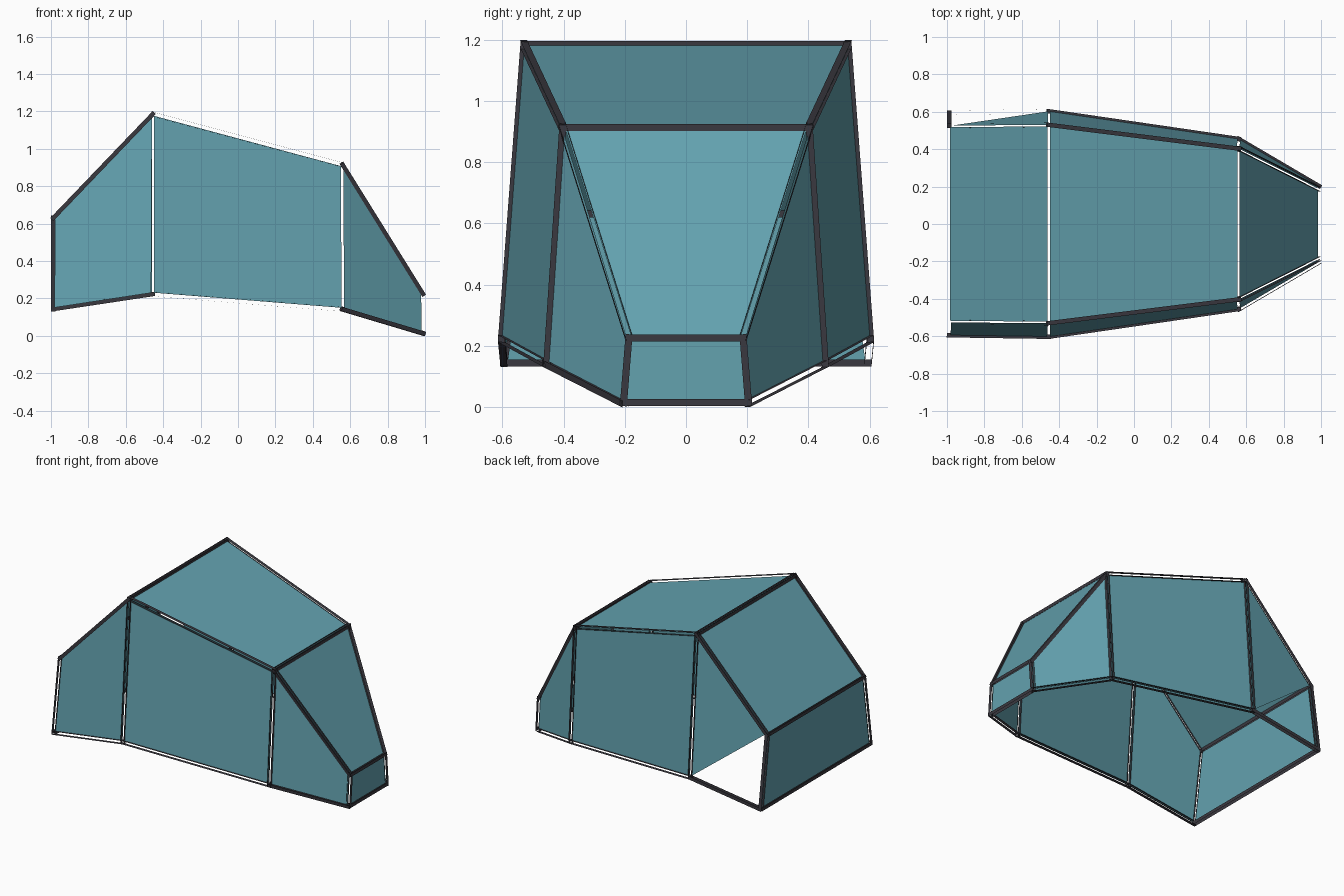
import bpy, bmesh
from mathutils import Vector

if "Cube" in bpy.data.objects:
    bpy.data.objects.remove(bpy.data.objects["Cube"])

H = 0.0115       # half thickness of a frame bar
GAP = 0.011      # clearance between a glass pane and its frame line


def material(name, rgb):
    m = bpy.data.materials.new(name)
    m.diffuse_color = (*rgb, 1)
    m.use_nodes = True
    m.node_tree.nodes["Principled BSDF"].inputs["Base Color"].default_value = m.diffuse_color
    return m


GLASS = material("teal_glass", (0.125, 0.36, 0.43))
FRAME = material("dark_frame", (0.042, 0.04, 0.05))

# Half-width profile of the canopy: (x, half width, z)
CORNER = {
    "rear_low": (-0.988, 0.595, 0.143), "rear_high": (-0.988, 0.525, 0.63),
    "ridge": (-0.456, 0.53, 1.185), "brow": (0.56, 0.403, 0.914),
    "nose_high": (0.988, 0.187, 0.226), "nose_low": (0.988, 0.204, 0.014),
    "mid_low": (0.56, 0.455, 0.142), "side_low": (-0.456, 0.603, 0.223),
}


def corner(name, side):
    x, y, z = CORNER[name]
    return Vector((x, y * side, z))


def finish(bm, name, mat):
    mesh = bpy.data.meshes.new(name)
    bm.to_mesh(mesh)
    bm.free()
    mesh.materials.append(mat)
    bpy.context.collection.objects.link(bpy.data.objects.new(name, mesh))


def pane(name, points):
    """Flat glass sheet pulled in slightly from its frame lines."""
    bm = bmesh.new()
    face = bm.faces.new([bm.verts.new(p) for p in points])
    face.normal_update()
    rim = bmesh.ops.inset_individual(bm, faces=[face], thickness=GAP)["faces"]
    bmesh.ops.delete(bm, geom=rim, context="FACES")
    finish(bm, name, GLASS)


def bar(name, a, b, axis):
    """Frame bar made of two parallel strips facing along the axis."""
    d = (b - a).normalized()
    n = Vector([float(axis == c) for c in "xyz"])
    n = (n - d * n.dot(d)).normalized()
    w = d.cross(n) * H
    a, b = a - d * H, b + d * H
    bm = bmesh.new()
    for s in (1, -1):
        o = n * H * s
        pts = [a - w + o, b - w + o, b + w + o, a + w + o]
        bm.faces.new([bm.verts.new(p) for p in pts[::s]])
    finish(bm, name, FRAME)


# Panes and crossbars that span the full width
outline = ["rear_low", "rear_high", "ridge", "brow", "nose_high", "nose_low"]
titles = ["rear_pane", "rear_slope_pane", "roof_pane", "windshield_pane", "nose_pane"]
for title, p, q in zip(titles, outline, outline[1:]):
    pane(title, [corner(p, -1), corner(p, 1), corner(q, 1), corner(q, -1)])
for p in outline:
    bar(p + "_crossbar", corner(p, -1), corner(p, 1), "x")

# Side panes; the far rear one is only a triangle
SIDES = {
    "rear_side_pane": ["rear_low", "rear_high", "ridge", "side_low"],
    "middle_side_pane": ["ridge", "brow", "mid_low", "side_low"],
    "front_side_pane": ["brow", "nose_high", "nose_low", "mid_low"],
}
# Side bars: start, end, facing axis on the near side and on the far side
BARS = [
    ("rear_low", "rear_high", "x", "y"), ("rear_high", "ridge", "y", "y"),
    ("ridge", "brow", "z", "z"), ("brow", "nose_high", "y", "y"),
    ("nose_high", "nose_low", "x", "x"), ("nose_low", "mid_low", "y", "z"),
    ("mid_low", "side_low", "z", "z"), ("side_low", "rear_low", "z", "y"),
    ("ridge", "side_low", "x", "x"), ("brow", "mid_low", "x", "x"),
]
for side, tag in ((-1, "near"), (1, "far")):
    for title, names in SIDES.items():
        if side == 1 and title == "rear_side_pane":
            names = names[1:]
        pane(f"{tag}_{title}", [corner(n, side) for n in names][::side])
    for p, q, near, far in BARS:
        bar(f"{tag}_{p}_to_{q}_bar", corner(p, side), corner(q, side),
            near if side < 0 else far)
